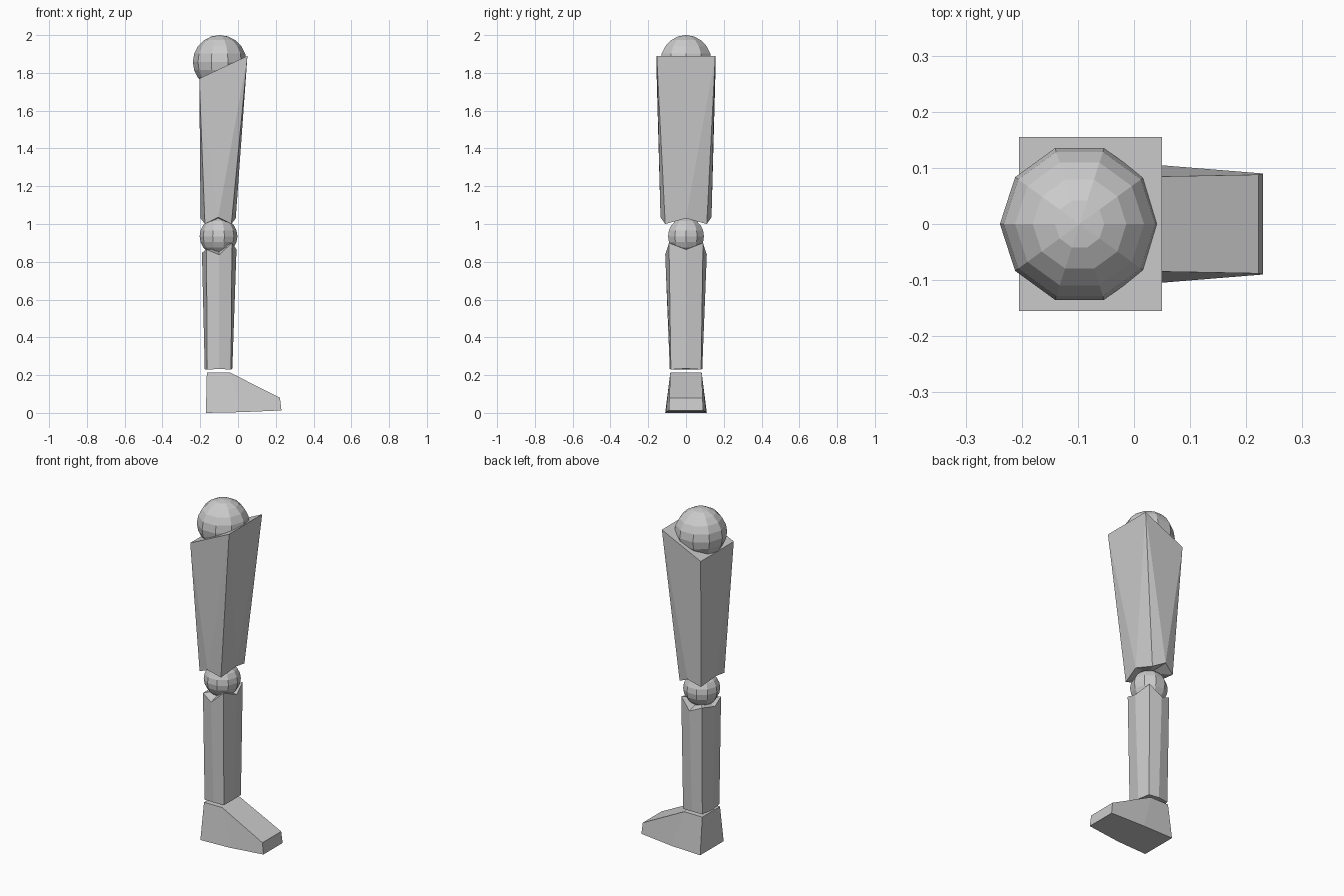
import bpy, bmesh, math

if "Cube" in bpy.data.objects:
    bpy.data.objects.remove(bpy.data.objects["Cube"])

grey = bpy.data.materials.new("plain_grey")
grey.diffuse_color = (0.6, 0.6, 0.6, 1)
grey.use_nodes = True
grey.node_tree.nodes["Principled BSDF"].inputs["Base Color"].default_value = grey.diffuse_color


def finish(name, bm):
    bmesh.ops.recalc_face_normals(bm, faces=bm.faces)
    me = bpy.data.meshes.new(name)
    bm.to_mesh(me)
    bm.free()
    me.materials.append(grey)
    ob = bpy.data.objects.new(name, me)
    bpy.context.collection.objects.link(ob)
    return ob


def ball(name, x, z, r):
    # Ten-sided faceted ball with a vertex pointing along y
    bpy.ops.mesh.primitive_uv_sphere_add(segments=10, ring_count=10, radius=r,
                                         location=(x, 0, z), rotation=(0, 0, math.pi / 2))
    ob = bpy.context.object
    ob.name = name
    ob.data.materials.append(grey)


def ring(x0, x1, y, z0, z1, mx0, mx1, my, mz0, mz1, mzy):
    # Eight points: four corners alternating with four side midpoints
    xm = (x0 + x1) / 2
    return [(x1, -y, z1), (mx1, 0, mz1), (x1, y, z1), (xm, my, mzy),
            (x0, y, z0), (mx0, 0, mz0), (x0, -y, z0), (xm, -my, mzy)]


def cap(bm, loop, centre):
    c = bm.verts.new(centre)
    for i in range(len(loop)):
        bm.faces.new((loop[i], loop[(i + 1) % len(loop)], c))


# Thigh: sloped rectangular top, notched eight-point lower end
bm = bmesh.new()
top = [bm.verts.new(p) for p in ((0.05, -0.155, 1.89), (0.05, 0.155, 1.89),
                                 (-0.205, 0.155, 1.77), (-0.205, -0.155, 1.77))]
low = [bm.verts.new(p) for p in ring(-0.175, -0.035, 0.11, 1.0, 1.0,
                                     -0.198, -0.012, 0.135, 1.03, 1.03, 1.035)]
bm.faces.new(top)
for i in range(4):
    a, b = top[i], top[(i + 1) % 4]
    ca, mid, cb = low[2 * i], low[2 * i + 1], low[(2 * i + 2) % 8]
    bm.faces.new((a, b, mid))
    bm.faces.new((a, mid, ca))
    bm.faces.new((b, cb, mid))
cap(bm, low, (-0.105, 0, 1.03))
finish("thigh", bm)

# Shin: eight-sided tapered block with a notched top
bm = bmesh.new()
top = [bm.verts.new(p) for p in ring(-0.167, -0.032, 0.09, 0.865, 0.9,
                                     -0.191, -0.008, 0.11, 0.848, 0.865, 0.837)]
low = [bm.verts.new(p) for p in ring(-0.163, -0.037, 0.08, 0.23, 0.23,
                                     -0.176, -0.03, 0.086, 0.23, 0.235, 0.232)]
for i in range(8):
    j = (i + 1) % 8
    bm.faces.new((top[i], top[j], low[j], low[i]))
cap(bm, top, (-0.1, 0, 0.87))
cap(bm, low, (-0.1, 0, 0.235))
finish("shin", bm)

# Foot: wedge profile, narrower at the instep and the toe
profile = [(-0.165, 0.083, 0.215), (-0.045, 0.083, 0.215), (0.222, 0.088, 0.08),
           (0.23, 0.09, 0.013), (0.02, 0.107, 0.004), (-0.17, 0.11, 0.0)]
bm = bmesh.new()
sides = [[bm.verts.new((x, s * y, z)) for x, y, z in profile] for s in (-1, 1)]
for side in sides:
    bm.faces.new((side[0], side[1], side[4], side[5]))
    bm.faces.new((side[1], side[2], side[3], side[4]))
for i in range(6):
    j = (i + 1) % 6
    bm.faces.new((sides[0][i], sides[0][j], sides[1][j], sides[1][i]))
finish("foot", bm)

# Joint balls
ball("hip_joint", -0.097, 1.858, 0.142)
ball("knee_joint", -0.103, 0.935, 0.1)
